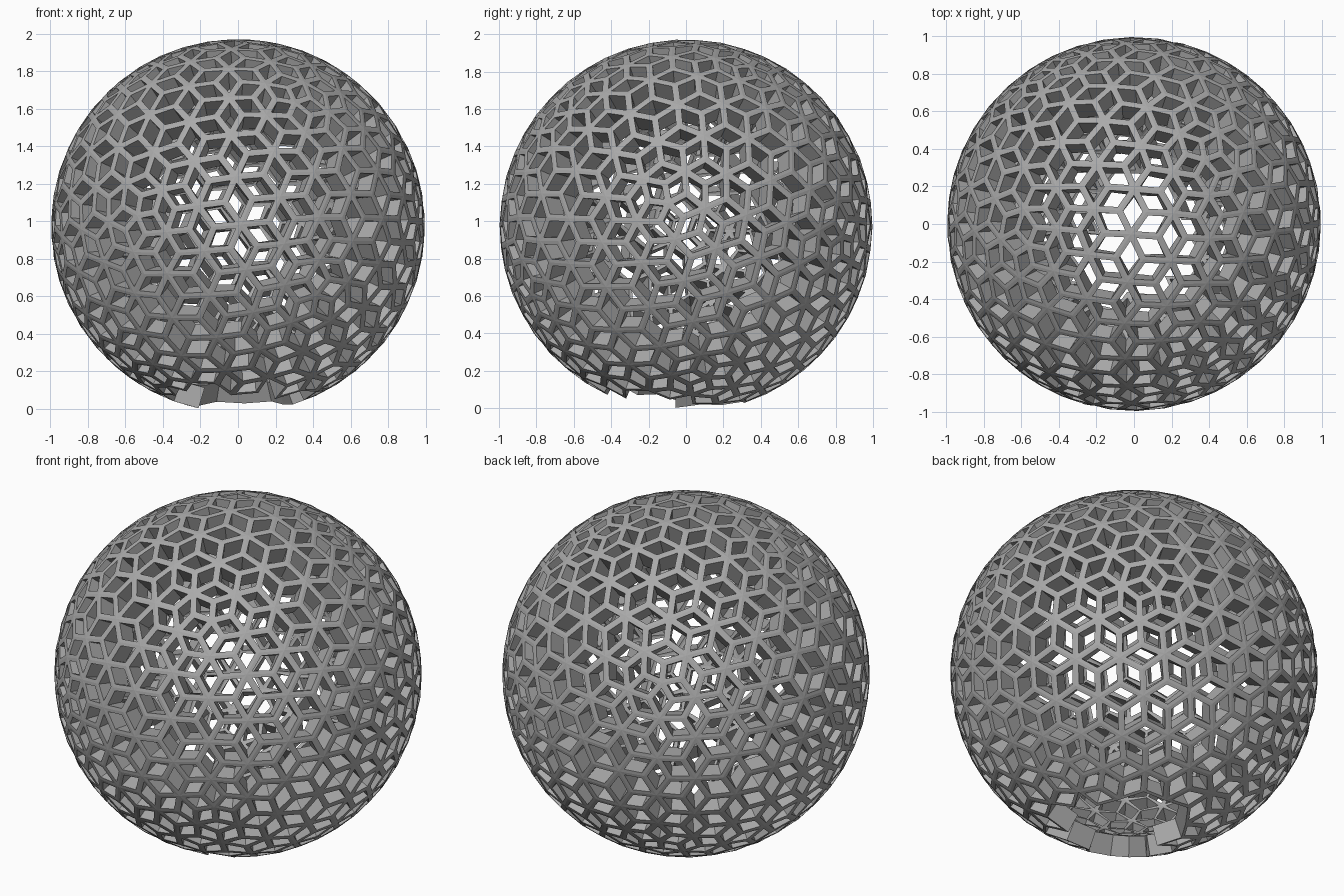
import bpy, bmesh, math
from mathutils import Matrix, Vector

RADIUS = 0.997
CENTRE_Z = 0.975
CUTS = 4                      # new points on each icosahedron edge
STRUT_HALF = 0.018
DEPTH = 0.115
HOLE_AXIS = Vector((0, -0.16, -1)).normalized()
HOLE_ANGLE = math.radians(20.5)
TOP_FACE = Vector((0.05, -0.19, 0.98)).normalized()
TOP_AZIMUTH = math.radians(-64)


def frame(normal, toward):
    """Orthonormal axes with z along normal and x towards a point."""
    x = (toward - normal * toward.dot(normal)).normalized()
    return Matrix((x, normal.cross(x), normal)).transposed()


default = bpy.data.objects.get("Cube")
if default:
    bpy.data.objects.remove(default, do_unlink=True)

# Grey material
grey = bpy.data.materials.new("stone_grey")
grey.use_nodes = True
colour = (0.40, 0.40, 0.40, 1)
grey.diffuse_color = colour
grey.node_tree.nodes["Principled BSDF"].inputs["Base Color"].default_value = colour

# Icosahedron, turned so that one face points nearly up
bm = bmesh.new()
bmesh.ops.create_icosphere(bm, subdivisions=1, radius=RADIUS)
bm.faces.ensure_lookup_table()
face = bm.faces[0]
source = frame(face.calc_center_median().normalized(), face.verts[0].co)
target = frame(TOP_FACE, Vector((math.cos(TOP_AZIMUTH), math.sin(TOP_AZIMUTH), 0)))
turn = (target @ source.transposed()).to_4x4()
bmesh.ops.transform(bm, matrix=turn, verts=bm.verts)

# Geodesic sphere of rhombi: poke the triangles, then drop their old edges
bmesh.ops.subdivide_edges(bm, edges=list(bm.edges), cuts=CUTS, use_grid_fill=True)
for v in bm.verts:
    v.co = v.co.normalized() * RADIUS
old_edges = list(bm.edges)
bmesh.ops.poke(bm, faces=list(bm.faces))
bmesh.ops.dissolve_edges(bm, edges=old_edges, use_verts=False)
for v in bm.verts:
    v.co = v.co.normalized() * RADIUS

# Opening near the lowest point, with a zigzag rim
opening = [f for f in bm.faces
           if f.calc_center_median().angle(HOLE_AXIS) < HOLE_ANGLE
           or min(v.co.z for v in f.verts) < -CENTRE_Z]
bmesh.ops.delete(bm, geom=opening, context='FACES')

# Cut a window in every rhombus, leaving the struts
windows = list(bm.faces)
bm.normal_update()
bmesh.ops.inset_individual(bm, faces=windows, thickness=STRUT_HALF,
                           use_even_offset=True)
bmesh.ops.delete(bm, geom=windows, context='FACES')
bmesh.ops.translate(bm, vec=(0, 0, CENTRE_Z), verts=bm.verts)
bm.normal_update()

mesh = bpy.data.meshes.new("lattice_sphere")
bm.to_mesh(mesh)
bm.free()
mesh.materials.append(grey)
sphere = bpy.data.objects.new("lattice_sphere", mesh)
bpy.context.collection.objects.link(sphere)

# Deep walls towards the centre
walls = sphere.modifiers.new("walls", 'SOLIDIFY')
walls.thickness = DEPTH
walls.offset = -1
